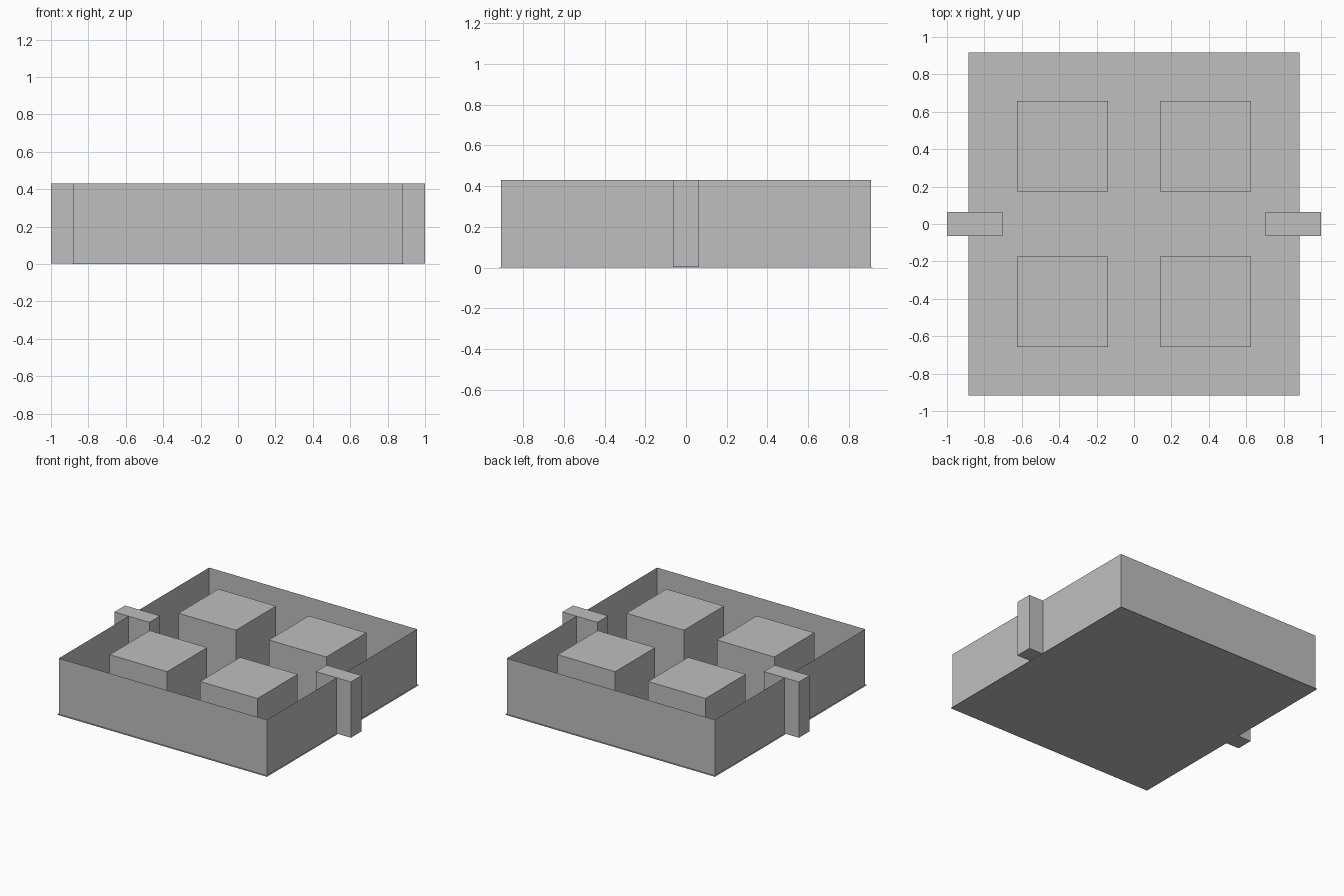
import bpy
import bmesh

cube = bpy.data.objects.get("Cube")
if cube:
    bpy.data.objects.remove(cube, do_unlink=True)

HEIGHT = 0.43
BASE = 0.004  # height at which everything sits on the floor sheet

grey = bpy.data.materials.new("plain grey")
grey.use_nodes = True
colour = (0.52, 0.52, 0.52, 1)
grey.diffuse_color = colour
grey.node_tree.nodes["Principled BSDF"].inputs["Base Color"].default_value = colour


def add_box(name, x, y, z, keep=lambda face: True):
    """Box spanning the (low, high) ranges; keep picks the faces that stay."""
    bm = bmesh.new()
    bmesh.ops.create_cube(bm, size=1)
    for v in bm.verts:
        v.co = [span[1] if c > 0 else span[0] for c, span in zip(v.co, (x, y, z))]
    bm.normal_update()
    dropped = [f for f in bm.faces if not keep(f)]
    bmesh.ops.delete(bm, geom=dropped, context='FACES')
    mesh = bpy.data.meshes.new(name)
    bm.to_mesh(mesh)
    bm.free()
    mesh.materials.append(grey)
    obj = bpy.data.objects.new(name, mesh)
    bpy.context.collection.objects.link(obj)
    return obj


def around(centre, half):
    return (centre - half, centre + half)


# Paper-thin floor, slightly wider than the walls
add_box("floor", around(0, 0.886), around(0, 0.916), (0, BASE))

# Open ring of sheet walls
add_box("walls", around(0, 0.879), around(0, 0.907), (BASE, HEIGHT),
        keep=lambda f: abs(f.normal.z) < 0.5)

# Four square blocks standing inside
for side, sx in (("left", 1), ("right", -1)):
    for end, sy in (("front", -1), ("back", 1)):
        add_box(f"{end}_{side}_block", around(sx * 0.382, 0.243),
                around(sy * 0.415, 0.242), (BASE, HEIGHT))

    # Handle passing through the side wall
    add_box(f"{side}_handle", around(sx * 0.852, 0.148),
            around(0, 0.065), (BASE, HEIGHT))
